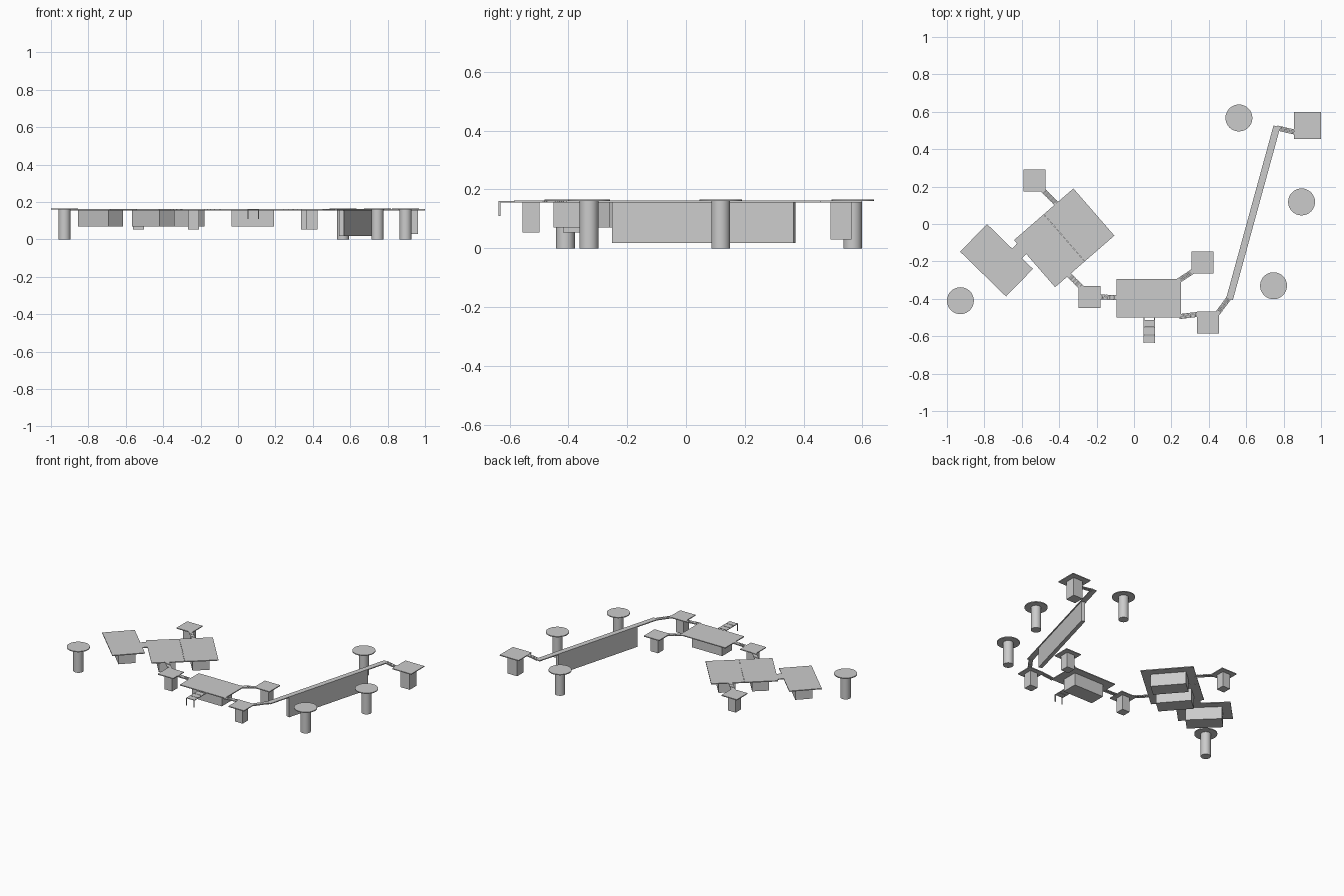
import bpy, bmesh, math
from mathutils import Matrix, Vector

if "Cube" in bpy.data.objects:
    bpy.data.objects.remove(bpy.data.objects["Cube"])

TOP = 0.162      # deck surface height
THICK = 0.006    # deck thickness


def add_boxes(name, boxes):
    """One object from boxes: (cx, cy, z0, z1, length, width, angle)."""
    bm = bmesh.new()
    for cx, cy, z0, z1, l, w, a in boxes:
        m = (Matrix.Translation((cx, cy, (z0 + z1) / 2)) @ Matrix.Rotation(a, 4, 'Z')
             @ Matrix.Diagonal((l, w, z1 - z0, 1)))
        bmesh.ops.create_cube(bm, size=1, matrix=m)
    me = bpy.data.meshes.new(name)
    bm.to_mesh(me)
    bm.free()
    ob = bpy.data.objects.new(name, me)
    bpy.context.collection.objects.link(ob)
    return ob


def plate(name, cx, cy, l, w, a=0.0):
    return add_boxes(name, [(cx, cy, TOP - THICK, TOP, l, w, a)])


def base(name, cx, cy, z0, l, w, a=0.0):
    return add_boxes(name, [(cx, cy, z0, TOP - THICK, l, w, a)])


def cylinder(name, cx, cy, z0, z1, r):
    bpy.ops.mesh.primitive_cylinder_add(vertices=32, radius=r, depth=z1 - z0,
                                        location=(cx, cy, (z0 + z1) / 2))
    bpy.context.object.name = name
    bpy.ops.object.shade_smooth_by_angle()


def slat_ramp(name, p, q, width=0.027):
    """Gangway of narrow slats on two thin rails."""
    p, q = Vector(p), Vector(q)
    d = q - p
    a = math.atan2(d.y, d.x)
    n = max(4, round(d.length / 0.009))
    step = d.length / n
    boxes = []
    for i in range(n):
        c = p + d * ((i + 0.5) / n)
        boxes.append((c.x, c.y, TOP - 0.004, TOP, step * 0.85, width, a))
    mid = (p + q) / 2
    side = Vector((-math.sin(a), math.cos(a))) * (width / 2 - 0.003)
    for s in (-1, 1):
        c = mid + side * s
        boxes.append((c.x, c.y, TOP - 0.007, TOP - 0.003, d.length, 0.004, a))
    add_boxes(name, boxes)


# Round platforms on columns
for i, (x, y) in enumerate([(0.561, 0.567), (0.896, 0.118), (0.746, -0.33), (-0.928, -0.41)]):
    cylinder(f"round_column_{i}", x, y, 0, 0.161, 0.032)
    cylinder(f"round_top_{i}", x, y, 0.160, 0.166, 0.072)

# Square platforms on pillars: x, y, plate size, pillar size, pillar bottom
squares = [(-0.532, 0.233, 0.117, 0.058, 0.053), (-0.238, -0.39, 0.117, 0.058, 0.053),
           (0.366, -0.206, 0.117, 0.058, 0.053), (0.396, -0.527, 0.117, 0.058, 0.053),
           (0.927, 0.527, 0.143, 0.072, 0.03)]
for i, (x, y, s, b, z) in enumerate(squares):
    plate(f"square_top_{i}", x, y, s, s)
    base(f"square_pillar_{i}", x, y, z, b, b)

# Centre deck and left deck, each on one float
for name, x, y, a in [("centre", 0.079, -0.397, 0), ("left", -0.735, -0.194, math.radians(-44.3))]:
    plate(name + "_deck", x, y, 0.343, 0.206, a)
    base(name + "_float", x, y, 0.07, 0.228, 0.108, a)

# Double deck: two halves on two floats joined by a row of hinges
cx, cy, a = -0.373, -0.074, math.radians(41)
u = Vector((math.cos(a), math.sin(a)))
v = Vector((-u.y, u.x))
for s, name in ((-1, "a"), (1, "b")):
    c = Vector((cx, cy)) + u * s * 0.1055
    plate("double_deck_" + name, c.x, c.y, 0.209, 0.334, a)
    base("double_float_" + name, c.x, c.y, 0.07, 0.106, 0.224, a)
hinges = []
for i in range(12):
    c = Vector((cx, cy)) + v * (-0.145 + 0.29 * i / 11)
    hinges.append((c.x, c.y, TOP - 0.005, TOP + 0.0005, 0.006, 0.014, a))
add_boxes("deck_hinges", hinges)

# Short bridge between left and double decks
plate("short_bridge", -0.612, -0.144, 0.055, 0.075, math.radians(46))

# Long walkway on a wall
p, q = Vector((0.511, -0.401)), Vector((0.764, 0.522))
d = q - p
wa = math.atan2(d.y, d.x)
m = (p + q) / 2
plate("long_walkway", m.x, m.y, d.length, 0.037, wa)
base("walkway_wall", m.x, m.y, 0.018, 0.64, 0.026, wa)

# Slatted gangways
gangways = [((-0.490, 0.185), (-0.405, 0.099)), ((-0.355, -0.265), (-0.275, -0.345)),
            ((-0.182, -0.39), (-0.09, -0.394)), ((0.235, -0.305), (0.323, -0.248)),
            ((0.243, -0.495), (0.342, -0.483)), ((0.446, -0.479), (0.513, -0.388)),
            ((0.765, 0.513), (0.88, 0.487))]
for i, (p, q) in enumerate(gangways):
    slat_ramp(f"gangway_{i}", p, q)

# Swim ladder: wide treads out from the deck, two rails bent down at the end
ladder = [(0.081, y, TOP - 0.005, TOP - 0.001, 0.06, 0.038, 0) for y in (-0.532, -0.573, -0.614)]
for x in (0.053, 0.109):
    ladder.append((x, -0.567, TOP - 0.006, TOP - 0.002, 0.005, 0.138, 0))
    ladder.append((x, -0.634, 0.11, TOP - 0.002, 0.005, 0.006, 0))
add_boxes("swim_ladder", ladder)
